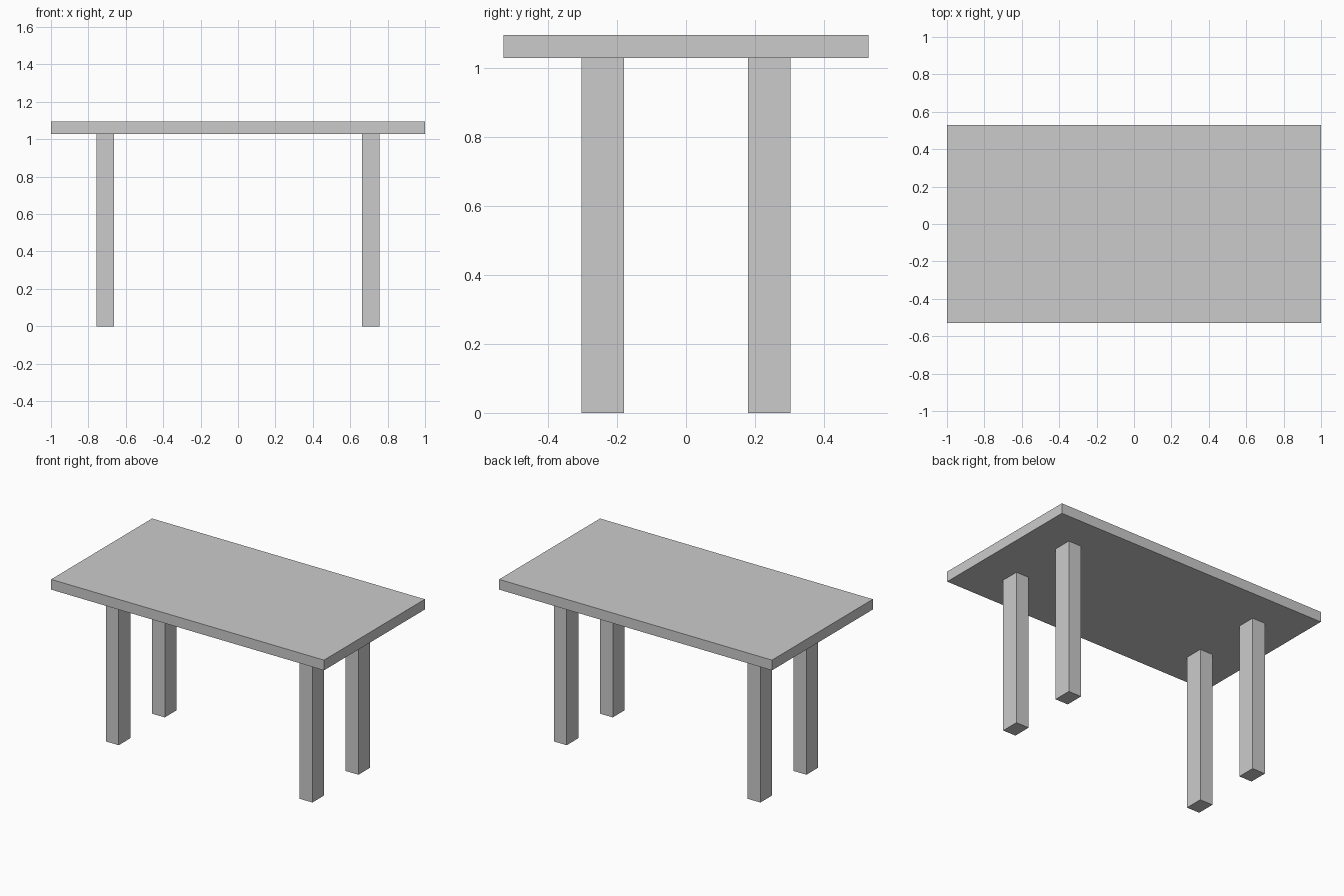
import bpy

if "Cube" in bpy.data.objects:
    bpy.data.objects.remove(bpy.data.objects["Cube"])

TOP_Z = 1.095      # upper face of the table top
UNDER_Z = 1.027    # underside of the table top
HALF_LENGTH, HALF_WIDTH = 1.0, 0.528
LEG_X = (0.663, 0.757)
LEG_Y = (0.180, 0.302)


def box(name, x, y, z):
    """Axis-aligned box from (min, max) ranges."""
    ranges = (x, y, z)
    bpy.ops.mesh.primitive_cube_add(size=1)
    obj = bpy.context.object
    obj.name = name
    for v in obj.data.vertices:
        v.co = [(lo + hi) / 2 + c * (hi - lo) for c, (lo, hi) in zip(v.co, ranges)]
    return obj


# Table top
box("table_top", (-HALF_LENGTH, HALF_LENGTH), (-HALF_WIDTH, HALF_WIDTH), (UNDER_Z, TOP_Z))

# Four legs, one per corner
for side, sx in (("left", -1), ("right", 1)):
    for end, sy in (("front", -1), ("back", 1)):
        box(f"{end}_{side}_leg",
            sorted(sx * x for x in LEG_X),
            sorted(sy * y for y in LEG_Y),
            (0, UNDER_Z))
